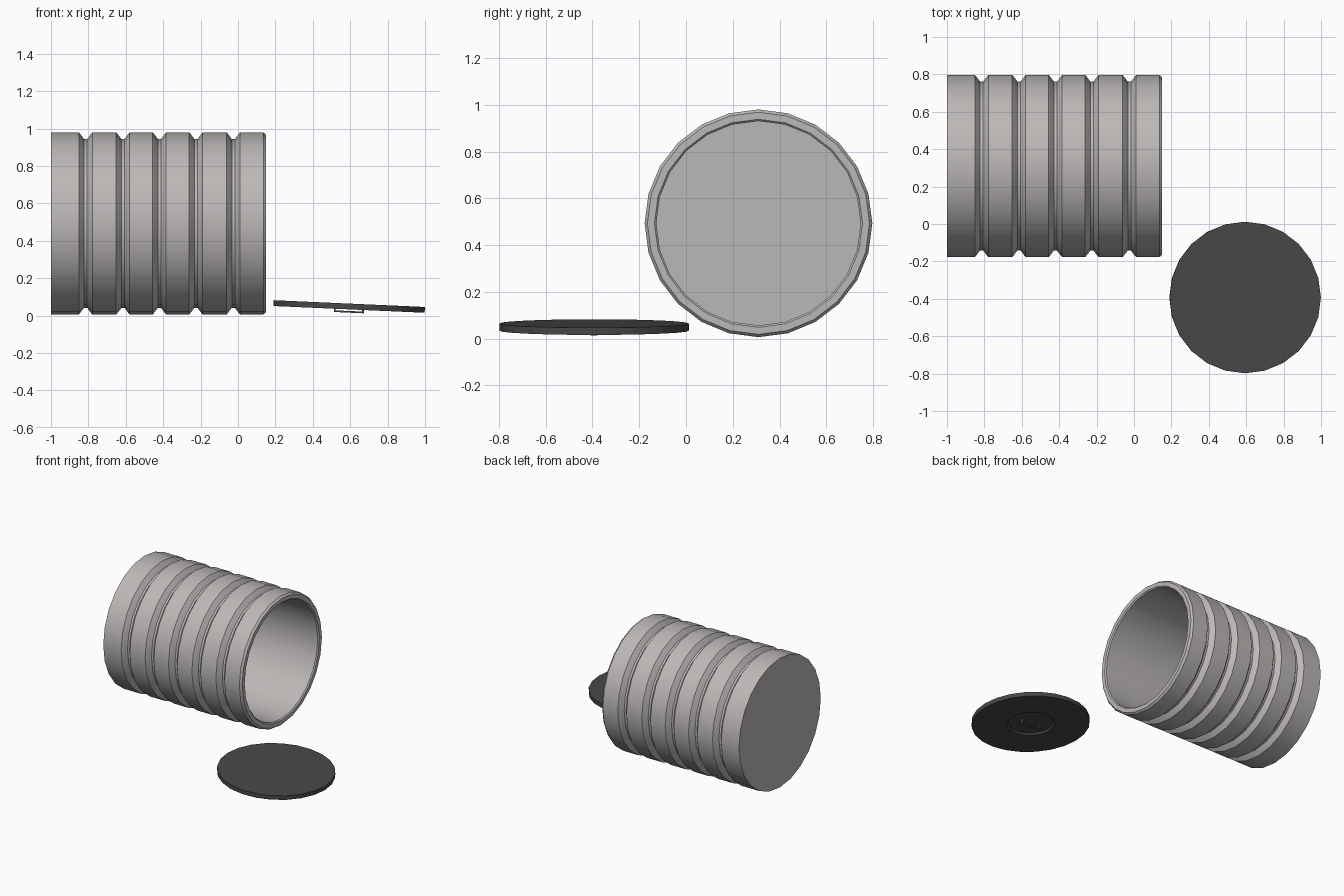
import bpy, bmesh, math
from mathutils import Matrix

if "Cube" in bpy.data.objects:
    bpy.data.objects.remove(bpy.data.objects["Cube"])

SIDES = 24


def material(name, rgb):
    m = bpy.data.materials.new(name)
    m.diffuse_color = (*rgb, 1)
    m.use_nodes = True
    m.node_tree.nodes["Principled BSDF"].inputs["Base Color"].default_value = m.diffuse_color
    return m


def finish(bm, name, mat, matrix, smooth=None):
    bmesh.ops.recalc_face_normals(bm, faces=bm.faces)
    me = bpy.data.meshes.new(name)
    bm.to_mesh(me)
    bm.free()
    me.transform(matrix)
    me.materials.append(mat)
    ob = bpy.data.objects.new(name, me)
    bpy.context.collection.objects.link(ob)
    if smooth:
        bpy.ops.object.select_all(action='DESELECT')
        ob.select_set(True)
        bpy.context.view_layer.objects.active = ob
        bpy.ops.object.shade_smooth_by_angle(angle=math.radians(smooth))
    return ob


def lathe(profile):
    """Closed solid from (radius, height) rings, capped at both ends."""
    bm = bmesh.new()
    rings = []
    for r, h in profile:
        rings.append([bm.verts.new((r * math.cos(2 * math.pi * i / SIDES),
                                    r * math.sin(2 * math.pi * i / SIDES), h))
                      for i in range(SIDES)])
    for a, b in zip(rings, rings[1:]):
        for i in range(SIDES):
            j = (i + 1) % SIDES
            bm.faces.new((a[i], a[j], b[j], b[i]))
    bm.faces.new(rings[0])
    bm.faces.new(rings[-1])
    return bm


steel = material("steel", (0.50, 0.48, 0.47))
black = material("black", (0.065, 0.065, 0.065))

# Canister body: ribbed wall, rounded rim, smooth hollow inside
R, RI = 0.487, 0.437
profile = [(R, -1.0)]
for x in (-0.815, -0.615, -0.42, -0.225, -0.025):
    profile += [(R, x - 0.036), (R - 0.012, x - 0.026), (R - 0.036, x - 0.008),
                (R - 0.036, x + 0.008), (R - 0.012, x + 0.026), (R, x + 0.036)]
profile += [(R, 0.135), (R - 0.012, 0.15), (RI + 0.008, 0.15),
            (RI, 0.142), (RI, -0.95)]
finish(lathe(profile), "canister_body", steel,
       Matrix.Translation((0, 0.31, 0.493)) @ Matrix.Rotation(math.pi / 2, 4, 'Y'), 35)

# Lid lying tilted on the ground, with a round recess underneath
tilt = Matrix.Translation((0.594, -0.393, 0.049)) @ Matrix.Rotation(math.radians(2.55), 4, 'Y')
T = 0.0155
finish(lathe([(0.405, T), (0.405, -T), (0.165, -T), (0.155, -0.002)]),
       "lid", black, tilt, 30)

# Thin U-shaped pull handle in the recess
bm = bmesh.new()
w, t, low = 0.08, 0.009, -0.033
outline = [(-w, 0.0), (-w, low), (w, low), (w, 0.0), (w - t, 0.0),
           (w - t, low + t), (-w + t, low + t), (-w + t, 0.0)]
face = bm.faces.new([bm.verts.new((x, -0.015, z)) for x, z in outline])
new = bmesh.ops.extrude_face_region(bm, geom=[face])["geom"]
bmesh.ops.translate(bm, vec=(0, 0.03, 0),
                    verts=[v for v in new if isinstance(v, bmesh.types.BMVert)])
finish(bm, "lid_handle", black, tilt)
